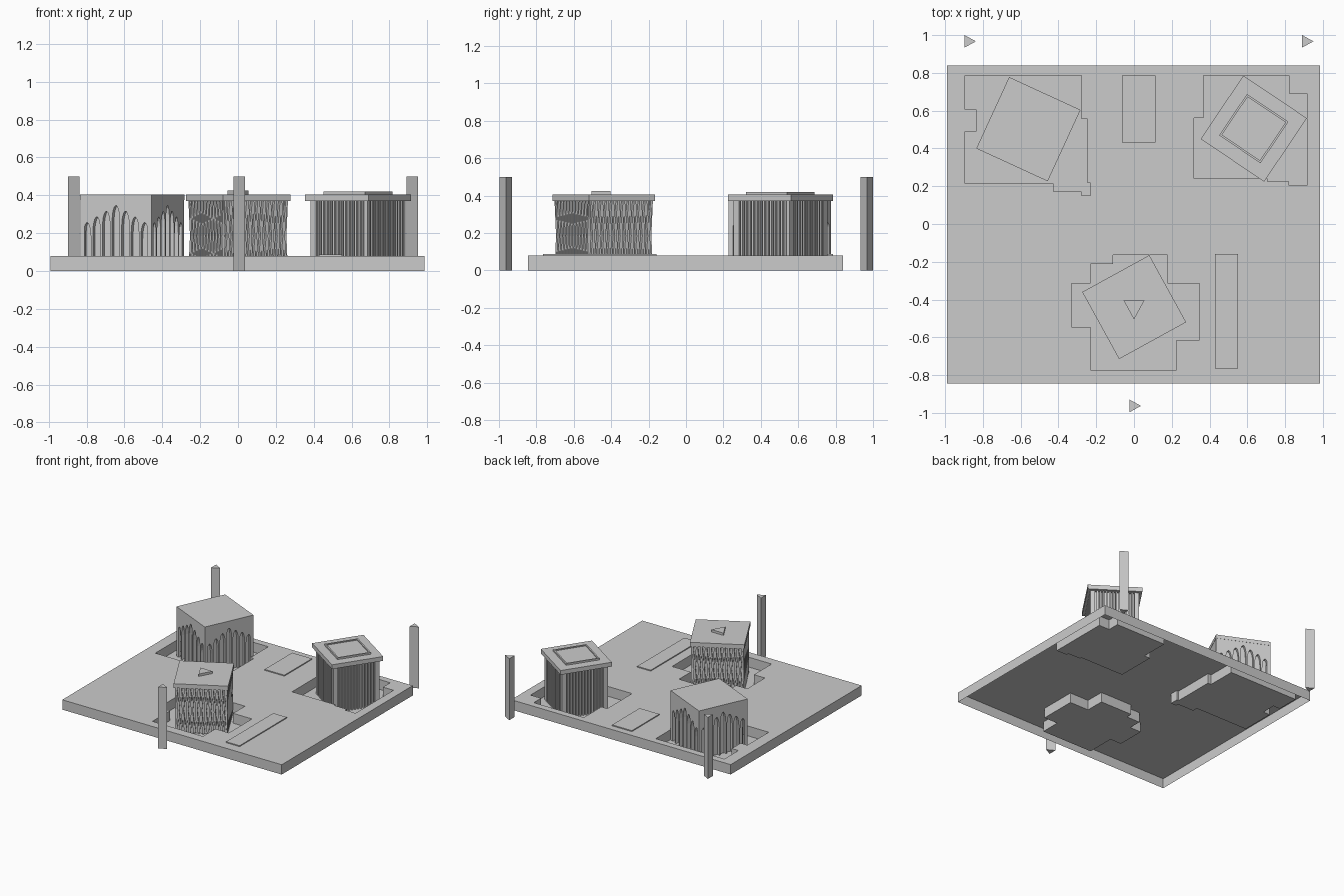
import bpy, bmesh, math
from mathutils import Matrix, Vector

if "Cube" in bpy.data.objects:
    bpy.data.objects.remove(bpy.data.objects["Cube"])


def finish(name, bm):
    me = bpy.data.meshes.new(name)
    bm.to_mesh(me)
    bm.free()
    ob = bpy.data.objects.new(name, me)
    bpy.context.collection.objects.link(ob)
    return ob


def prism(bm, pts, d0, d1, mat):
    """Extrude a 2D outline along local z from d0 to d1, then place it with mat."""
    a = [bm.verts.new(mat @ Vector((x, y, d0))) for x, y in pts]
    b = [bm.verts.new(mat @ Vector((x, y, d1))) for x, y in pts]
    faces = [bm.faces.new(a[::-1]), bm.faces.new(b)]
    for i in range(len(a)):
        j = (i + 1) % len(a)
        faces.append(bm.faces.new((a[i], a[j], b[j], b[i])))
    bmesh.ops.recalc_face_normals(bm, faces=faces)


def rect(x0, x1, y0, y1):
    return [(x0, y0), (x1, y0), (x1, y1), (x0, y1)]


def solid(name, pts, z0, z1, mat=Matrix()):
    bm = bmesh.new()
    prism(bm, pts, z0, z1, mat)
    return finish(name, bm)


def square(s):
    return rect(-s / 2, s / 2, -s / 2, s / 2)


def place(x, y, deg):
    return Matrix.Translation((x, y, 0)) @ Matrix.Rotation(math.radians(deg), 4, 'Z')


def facade(name, mat, size, depth, outlines):
    """Repeat (u, z) outlines on all four sides, extruded inwards from the face."""
    bm = bmesh.new()
    for k in range(4):
        side = (mat @ Matrix.Rotation(k * math.pi / 2, 4, 'Z')
                @ Matrix.Translation((0, -size / 2, 0)) @ Matrix.Rotation(math.pi / 2, 4, 'X'))
        for pts in outlines:
            prism(bm, pts, -depth, 0, side)
    return finish(name, bm)


# Plaza: open-bottomed sheet with three stepped sunken courts
outer = rect(-.99, .985, -.845, .84)
courts = [
    [(-.895, .785), (-.277, .785), (-.277, .555), (-.247, .555), (-.247, .218), (-.23, .218),
     (-.23, .15), (-.278, .15), (-.278, .172), (-.425, .172), (-.425, .215), (-.895, .215),
     (-.895, .49), (-.835, .49), (-.835, .605), (-.895, .605)],
    [(.369, .786), (.82, .786), (.82, .692), (.915, .692), (.915, .204), (.82, .204),
     (.82, .225), (.708, .225), (.708, .241), (.317, .241), (.317, .56), (.369, .56)],
    [(-.11, -.163), (.177, -.163), (.177, -.316), (.347, -.316), (.347, -.613), (.225, -.613),
     (.225, -.772), (-.23, -.772), (-.23, -.544), (-.33, -.544), (-.33, -.316), (-.23, -.316),
     (-.23, -.212), (-.11, -.212)],
]
Z = .08
bm = bmesh.new()
loops, edges = [], []
for pts in [outer] + courts:
    vs = [bm.verts.new((x, y, Z)) for x, y in pts]
    loops.append(vs)
    edges += [bm.edges.new((vs[i - 1], vs[i])) for i in range(len(vs))]
bmesh.ops.triangle_fill(bm, edges=edges, use_beauty=True, normal=(0, 0, 1))
for n, top in enumerate(loops):
    low = [bm.verts.new((v.co.x, v.co.y, 0)) for v in top]
    for i in range(len(top)):
        bm.faces.new((top[i - 1], top[i], low[i], low[i - 1]))
    if n:
        bm.faces.new(low)
bmesh.ops.recalc_face_normals(bm, faces=bm.faces[:])
finish("plaza", bm)

# Low slabs on the plaza
solid("back_slab", rect(-.063, .115, .432, .786), Z, .088)
solid("side_slab", rect(.428, .55, -.765, -.158), Z, .088)

# Three triangular marker posts
for name, x, y in (("post_left", -.897, .967), ("post_right", .89, .967), ("post_front", -.023, -.963)):
    solid(name, [(x, y - .033), (x + .06, y), (x, y + .033)], 0, .5)

# Arcade hall: lancet arches that rise towards the middle of each side
hall = place(-.559, .502, -24.7)
S, n, base = .413, 7, .002
u0, pitch = -.195, .39 / 7
front = [(-S / 2, base)]
for i in range(n):
    c, r = u0 + pitch * (i + .5), pitch * .40
    apex = .345 - .03 * abs(i - n // 2)
    rise = .085
    curve = [(t, math.sqrt(1 - t * t)) for t in (1, .9, .72, .5, .25, .1)]
    front += [(c - r, base)] + [(c - r * w, apex - rise * (1 - h)) for w, h in curve]
    front += [(c, apex)] + [(c + r * w, apex - rise * (1 - h)) for w, h in curve[::-1]]
    front += [(c + r, base)]
front += [(S / 2, base), (S / 2, .375), (-S / 2, .375)]
facade("arcade_wall", hall, S, .025, [front])
solid("arcade_core", square(S - .05), 0, .375, hall)
solid("arcade_roof", square(.416), .375, .405, hall)

# Fin hall: close vertical fins under an overhanging roof with a raised frame
fin = place(.634, .505, -33.9)
W = .362
fins = [rect(u - .006, u + .006, 0, .37) for u in (-W / 2 + .006 + i * (W - .012) / 15 for i in range(16))]
facade("fins", fin, W, .022, fins)
solid("fin_core", square(W - .042), 0, .37, fin)
solid("fin_roof", square(.405), .37, .405, fin)
solid("roof_panel", square(.245), .405, .411, fin)
bm = bmesh.new()
for k in range(4):
    q = fin @ Matrix.Rotation(k * math.pi / 2, 4, 'Z')
    prism(bm, [(-.132, -.132), (.132, -.132), (.121, -.121), (-.121, -.121)], .405, .419, q)
finish("roof_frame", bm)

# Lattice hall: crossing slanted struts around a core
lat = place(.001, -.44, 28.8)
W, m, h = .39, 11, .006
step = (W - .02) / m
struts = []
for i in range(m):
    a = -W / 2 + .01 + i * step
    for p, q in ((a, a + step), (a + step, a)):
        struts.append([(p - h, 0), (p + h, 0), (q + h, .37), (q - h, .37)])
facade("lattice_struts", lat, W, .02, struts)
solid("lattice_core", square(W - .036), 0, .37, lat)
solid("lattice_roof", square(.405), .37, .405, lat)
solid("roof_light", [(-.055, -.405), (.055, -.405), (0, -.505)], .405, .424)
